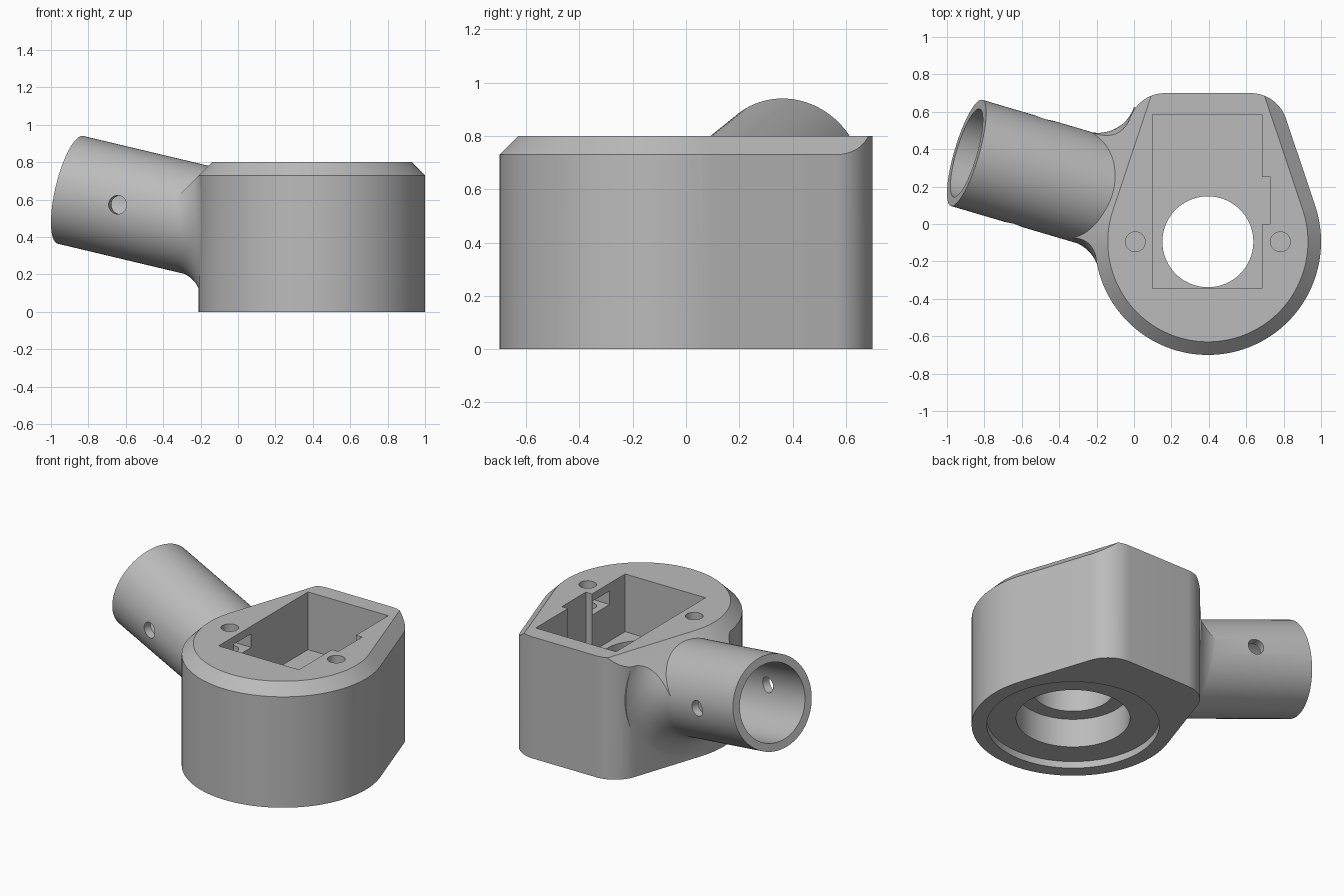
import bpy, bmesh
from math import sin, cos, pi, radians, atan2, hypot
from mathutils import Vector

if "Cube" in bpy.data.objects:
    bpy.data.objects.remove(bpy.data.objects["Cube"], do_unlink=True)

grey = bpy.data.materials.new("plain grey")
grey.use_nodes = True
grey.diffuse_color = (0.5, 0.5, 0.5, 1)
grey.node_tree.nodes["Principled BSDF"].inputs["Base Color"].default_value = (0.5, 0.5, 0.5, 1)

CX, CY, RAD = 0.395, -0.095, 0.605      # round front of the body
TAPER = radians(18.5)                   # side walls lean in towards the back
BACK, CORNER = 0.70, 0.20
AXIS = Vector((1, -0.295, -0.238)).normalized()
MOUTH = Vector((-0.895, 0.38, 0.652))
SIDE = Vector((-AXIS.y, AXIS.x, 0)).normalized()
UP = AXIS.cross(SIDE)
TUBE, BORE, FILLET = 0.296, 0.245, 0.20


def make(name, bm):
    bmesh.ops.recalc_face_normals(bm, faces=bm.faces)
    mesh = bpy.data.meshes.new(name)
    bm.to_mesh(mesh)
    bm.free()
    mesh.materials.append(grey)
    ob = bpy.data.objects.new(name, mesh)
    bpy.context.scene.collection.objects.link(ob)
    return ob


def loft(name, rings, tips=None):
    """Skin closed rings; close the ends flat, or with a fan to each tip."""
    bm = bmesh.new()
    rows = [[bm.verts.new(p) for p in ring] for ring in rings]
    n = len(rows[0])
    for a, b in zip(rows, rows[1:]):
        for i in range(n):
            j = (i + 1) % n
            bm.faces.new((a[i], a[j], b[j], b[i]))
    for k, row in enumerate((rows[0], rows[-1])):
        if tips:
            tip = bm.verts.new(tips[k])
            for i in range(n):
                bm.faces.new((row[i], row[(i + 1) % n], tip))
        else:
            bm.faces.new(row)
    return make(name, bm)


def rod(name, start, end, radius, n=96):
    start, end = Vector(start), Vector(end)
    q = (end - start).to_track_quat('Z', 'Y')
    ring = [q @ Vector((radius * cos(2 * pi * i / n), radius * sin(2 * pi * i / n), 0))
            for i in range(n)]
    return loft(name, [[start + p for p in ring], [end + p for p in ring]])


def box(name, x0, x1, y0, y1, z0, z1):
    base = [(x0, y0), (x1, y0), (x1, y1), (x0, y1)]
    return loft(name, [[(x, y, z) for x, y in base] for z in (z0, z1)])


def combine(target, other, operation):
    other.hide_render = True
    mod = target.modifiers.new(operation, 'BOOLEAN')
    mod.operation, mod.object, mod.solver = operation, other, 'EXACT'
    bpy.context.view_layer.objects.active = target
    bpy.ops.object.modifier_apply(modifier=mod.name)
    bpy.data.objects.remove(other, do_unlink=True)


def front_arc(radius, n=120):
    """Round front, running from the left tangent point to the right one."""
    a0, a1 = -pi - TAPER, TAPER
    angles = [a0 + (a1 - a0) * i / n for i in range(n + 1)]
    return [(CX + radius * cos(a), CY + radius * sin(a)) for a in angles]


def body_outline():
    cy = BACK - CORNER
    off = (RAD - CORNER - (cy - CY) * sin(TAPER)) / cos(TAPER)
    pts = front_arc(RAD)
    turns = [TAPER + (pi / 2 - TAPER) * i / 16 for i in range(17)]
    pts += [(CX + off + CORNER * cos(a), cy + CORNER * sin(a)) for a in turns]
    pts += [(CX - off - CORNER * cos(a), cy + CORNER * sin(a)) for a in reversed(turns)]
    # the last arc and the front arc share no points, as the side walls join them
    return pts


def chamfer_ring(offset, z):
    """Body outline with unrounded, overlong sides, grown by an offset."""
    pts = front_arc(RAD + offset)
    lx, ly = sin(TAPER), cos(TAPER)
    pts = pts + [(pts[-1][0] - lx, pts[-1][1] + ly), (pts[0][0] + lx, pts[0][1] + ly)]
    return [(x, y, z) for x, y in pts]


def wall(p):
    """Distance from the body wall, and the wall's outward normal."""
    x, y = p.x - CX, p.y - CY
    side = 1 if x > 0 else -1
    if atan2(y, abs(x)) > TAPER:
        return (abs(x) * cos(TAPER) + y * sin(TAPER) - RAD,
                Vector((side * cos(TAPER), sin(TAPER), 0)))
    return hypot(x, y) - RAD, Vector((x, y, 0)).normalized()


def make_flare(n=96, steps=14):
    """Rolling-ball fillet between the tube and the body wall."""
    strips, reach = [], 0
    for i in range(n):
        t = 2 * pi * (i + 0.5) / n
        e = SIDE * cos(t) + UP * sin(t)
        lo, hi = 0.0, 1.2
        for _ in range(40):
            mid = (lo + hi) / 2
            if wall(MOUTH + AXIS * mid + e * (TUBE + FILLET))[0] > FILLET:
                lo = mid
            else:
                hi = mid
        c = MOUTH + AXIS * lo + e * (TUBE + FILLET)
        reach += lo / n
        to_wall = -wall(c)[1]
        arc = [c + (-e).slerp(to_wall, k / steps) * (FILLET + 0.002) for k in range(steps + 1)]
        strips.append([c - e * (FILLET + 0.03)] + arc + [c + to_wall * (FILLET + 0.1)])
    rings = [list(r) for r in zip(*strips)]
    inner = sum(rings[-1], Vector()) / n
    return loft("tube_flare", rings, (MOUTH + AXIS * reach, inner))


# Body with flared tube root, both trimmed by one sloping top chamfer
outline = body_outline()
housing = loft("lamp_housing", [[(x, y, z) for x, y in outline] for z in (0, 0.9)])
combine(housing, make_flare(), 'UNION')
trim = loft("chamfer_trim", [chamfer_ring(0.5, -0.1), chamfer_ring(0.5, 0.23),
                             chamfer_ring(-0.07, 0.80)])
combine(housing, trim, 'INTERSECT')

# Slanted tube
combine(housing, rod("tube", MOUTH, MOUTH + AXIS * 0.95, TUBE), 'UNION')

# Tube bore and cross pin hole
pin = MOUTH + AXIS * 0.358
cuts = [rod("bore", MOUTH - AXIS * 0.1, MOUTH + AXIS * 0.72, BORE),
        rod("pin_hole", pin - SIDE * 0.5, pin + SIDE * 0.5, 0.05, 32)]

# Top pocket with side notch
cuts += [box("pocket", 0.10, 0.685, -0.345, 0.585, 0.42, 0.95),
         box("notch", 0.6, 0.73, 0.0, 0.25, 0.42, 0.95)]

# Stepped opening in the underside
for name, radius, depth in (("recess", 0.515, 0.045), ("counterbore", 0.34, 0.235),
                            ("through_hole", 0.243, 0.5)):
    cuts.append(rod(name, (CX, CY, -0.1), (CX, CY, depth), radius))

# Screw holes and the nut slots that open into the pocket
for side in (-1, 1):
    x = CX + side * 0.388
    far = x + side * 0.09
    near = CX + side * 0.2
    cuts.append(box("nut_slot", min(far, near), max(far, near), CY - 0.09, CY + 0.09, 0.66, 0.75))
    cuts.append(rod("screw_hole", (x, CY, 0.4), (x, CY, 0.95), 0.053, 32))

for cutter in cuts:
    combine(housing, cutter, 'DIFFERENCE')

# Smooth curved walls, crisp edges
bpy.ops.object.select_all(action='DESELECT')
housing.select_set(True)
bpy.context.view_layer.objects.active = housing
bpy.ops.object.shade_smooth_by_angle(angle=radians(25))
